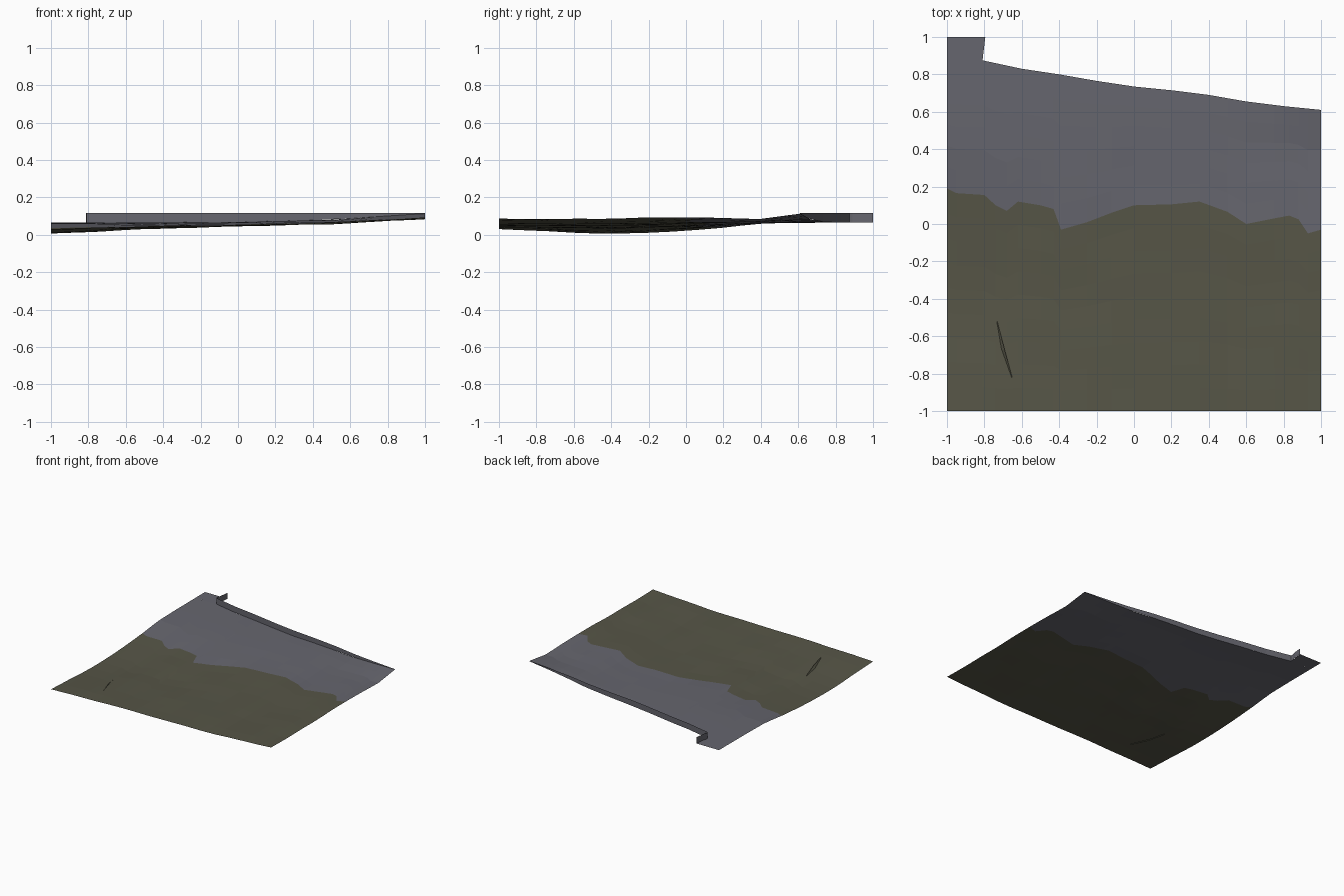
import bpy, bmesh, math

if "Cube" in bpy.data.objects:
    bpy.data.objects.remove(bpy.data.objects["Cube"])


def material(name, rgb):
    m = bpy.data.materials.new(name)
    m.diffuse_color = (*rgb, 1)
    m.use_nodes = True
    m.node_tree.nodes["Principled BSDF"].inputs["Base Color"].default_value = m.diffuse_color
    return m


GREY = material("slate grey", (0.133, 0.133, 0.157))
OLIVE = material("dull olive", (0.094, 0.092, 0.063))

# Heights of the ground at a coarse set of stations
XS = [-1, -0.5, 0, 0.5, 1]
YS = [-1, -0.4, 0, 0.4, 0.62, 1]
HEIGHT = [[.032, .045, .051, .060, .085],
          [.002, .030, .045, .056, .086],
          [.020, .040, .050, .065, .094],
          [.060, .061, .064, .070, .085],
          [.064, .065, .068, .080, .114],
          [.065, .066, .070, .082, .114]]

# Border between the two grounds, and the rear edge of the tile
BORDER = [(-1, .19), (-.95, .165), (-.8, .155), (-.74, .1), (-.68, .07), (-.62, .12),
          (-.5, .1), (-.43, .08), (-.39, -.03), (-.25, .01), (-.12, .06), (0, .1),
          (.2, .105), (.35, .12), (.5, .065), (.6, .0), (.75, .03), (.83, .045),
          (.88, .025), (.93, -.05), (1, -.03)]
REAR = [(-1, .875), (-.81, .875), (-.6, .83), (-.4, .8), (-.2, .765), (0, .735),
        (.2, .715), (.4, .69), (.6, .655), (.8, .63), (1, .61)]


def lerp_at(points, x):
    for (x0, y0), (x1, y1) in zip(points, points[1:]):
        if x <= x1:
            return y0 + (y1 - y0) * (x - x0) / (x1 - x0)
    return points[-1][1]


def ground(x, y):
    column = [(yy, lerp_at(list(zip(XS, row)), x)) for yy, row in zip(YS, HEIGHT)]
    bumps = 0.0025 * math.sin(9 * x + 5 * y) * math.cos(11 * y - 4 * x)
    bumps *= max(0, min(1, (0.5 - y) * 3))      # paved rear is smooth
    return max(0, lerp_at(column, y) + bumps)


def sheet(name, rows, mat):
    """Open surface through equally long rows of points."""
    bm = bmesh.new()
    grid = [[bm.verts.new(p) for p in row] for row in rows]
    for a, b in zip(grid, grid[1:]):
        for i in range(len(a) - 1):
            bm.faces.new((a[i], b[i], b[i + 1], a[i + 1]))
    me = bpy.data.meshes.new(name)
    bm.to_mesh(me)
    bm.free()
    me.materials.append(mat)
    ob = bpy.data.objects.new(name, me)
    bpy.context.collection.objects.link(ob)
    return ob


def strip(name, low, high, n, mat):
    columns = sorted({x for x, _ in BORDER + REAR})
    rows = []
    for x in columns:
        a, b = low(x), high(x)
        ys = [a + (b - a) * i / n for i in range(n + 1)]
        rows.append([(x, y, ground(x, y)) for y in ys])
    return sheet(name, rows, mat)


# Rough ground in front, paved ground behind
border = lambda x: lerp_at(BORDER, x)
rear = lambda x: lerp_at(REAR, x)
strip("rough_ground", lambda x: -1, border, 9, OLIVE)
strip("paved_ground", border, rear, 6, GREY)

# Small paved corner beside the notch
sheet("paved_corner", [[(-1, .875, .065), (-1, 1, .065)],
                       [(-.81, .875, .065), (-.795, 1, .065)]], GREY)

# Kerb wall along the notch and rear edge, level on top
path = [(-.795, 1), (-.802, .93), (-.812, .89)] + REAR[1:]
sheet("kerb_wall", [[(x, y, min(.113, ground(x, y))), (x, y, .115)] for x, y in path], GREY)

# Narrow steep crease in the rough ground
crease = [(-.735, -.52, .004), (-.71, -.67, .018), (-.655, -.82, .004)]
sheet("ground_crease", [[(x - .002, y, ground(x, y) - .003),
                         (x + w, y, ground(x + w, y) + w * .8)]
                        for x, y, w in crease], OLIVE)
